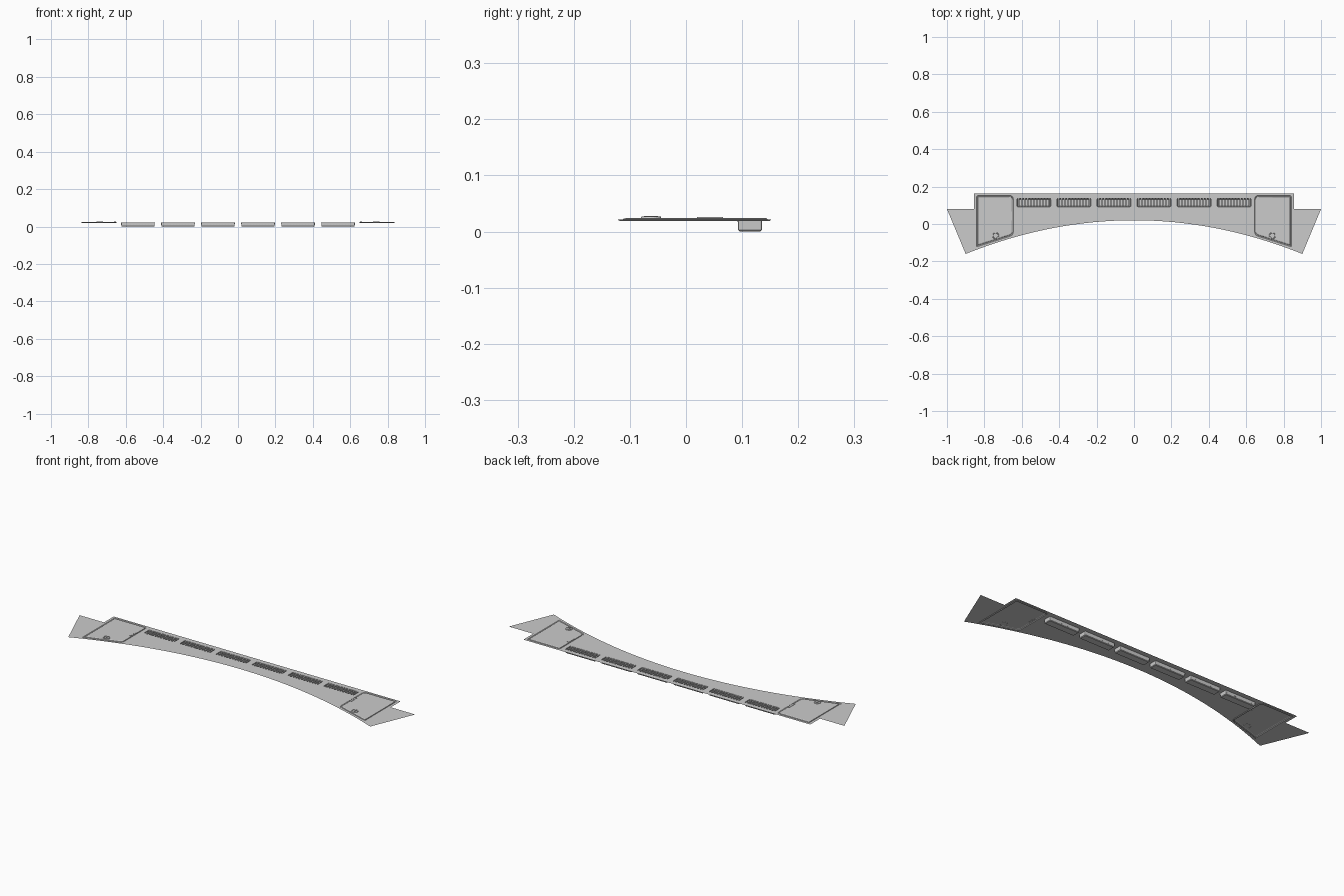
import bpy, bmesh, math
from mathutils import Vector

if "Cube" in bpy.data.objects:
    bpy.data.objects.remove(bpy.data.objects["Cube"])

SHEET_Z = 0.0215


def finish(bm, name):
    mesh = bpy.data.meshes.new(name)
    bm.to_mesh(mesh)
    bm.free()
    obj = bpy.data.objects.new(name, mesh)
    bpy.context.collection.objects.link(obj)
    return obj


def rounded(corners, seg=5):
    """Counter-clockwise outline from (x, y, radius) corners."""
    out = []
    n = len(corners)
    for i, (x, y, r) in enumerate(corners):
        p = Vector((x, y))
        if r == 0:
            out.append(p)
            continue
        a = p + (Vector(corners[i - 1][:2]) - p).normalized() * r
        b = p + (Vector(corners[(i + 1) % n][:2]) - p).normalized() * r
        for k in range(seg + 1):
            t = k / seg
            out.append(a * (1 - t) ** 2 + p * 2 * t * (1 - t) + b * t * t)
    return out


def inset(pts, d):
    out = []
    for i, p in enumerate(pts):
        e1 = (p - pts[i - 1]).normalized()
        e2 = (pts[(i + 1) % len(pts)] - p).normalized()
        n1, n2 = Vector((-e1.y, e1.x)), Vector((-e2.y, e2.x))
        out.append(p + (n1 + n2) * (d / (1 + n1.dot(n2))))
    return out


def terrace(name, outline, steps):
    """Nested rings of (inset, z), capped by the innermost one."""
    bm = bmesh.new()
    rings = [[bm.verts.new((p.x, p.y, z)) for p in inset(outline, d)] for d, z in steps]
    for a, b in zip(rings, rings[1:]):
        for i in range(len(a)):
            j = (i + 1) % len(a)
            bm.faces.new((a[i], a[j], b[j], b[i]))
    bm.faces.new(rings[-1])
    return finish(bm, name)


def add_box(bm, centre, size):
    vs = bmesh.ops.create_cube(bm, size=1)["verts"]
    for v in vs:
        v.co = Vector(centre) + Vector((v.co.x * size[0], v.co.y * size[1], v.co.z * size[2]))


def mirror_x(obj):
    obj.modifiers.new("mirror", 'MIRROR')


# outlines: arched panel, hatch opening, vent openings
arc_y = lambda x: 0.02 - 0.222 * x * x
panel = [Vector((x, arc_y(x))) for x in [-0.9 + 1.8 * i / 32 for i in range(33)]]
panel += [Vector(p) for p in ((1, 0.08), (0.855, 0.08), (0.855, 0.163),
                              (-0.855, 0.163), (-0.855, 0.08), (-1, 0.08))]
hatch = rounded([(0.645, -0.06, 0.02), (0.842, -0.122, 0),
                 (0.842, 0.152, 0.01), (0.645, 0.152, 0.022)])
vent_x = [s * x for s in (-1, 1) for x in (0.107, 0.321, 0.535)]
vents = [rounded([(c - 0.09, 0.092, 0.004), (c + 0.09, 0.092, 0.004),
                  (c + 0.09, 0.136, 0.004), (c - 0.09, 0.136, 0.004)], 2) for c in vent_x]
hatch_left = [Vector((-p.x, p.y)) for p in hatch]

# thin panel sheet with openings
bm = bmesh.new()
edges = []
for loop in [panel, hatch, hatch_left] + vents:
    vs = [bm.verts.new((p.x, p.y, SHEET_Z)) for p in loop]
    edges += [bm.edges.new((vs[i - 1], vs[i])) for i in range(len(vs))]
bmesh.ops.triangle_fill(bm, edges=edges, use_beauty=True, normal=(0, 0, 1))
for f in bm.faces:
    f.normal_update()
    if f.normal.z < 0:
        f.normal_flip()
finish(bm, "arched_panel")

# hatches: groove, then a raised bevelled cover
mirror_x(terrace("hatch_cover", hatch, [(0, SHEET_Z), (0.003, 0.0188), (0.006, 0.0188),
                                        (0.007, 0.0225), (0.012, 0.0245)]))

# hatch latch handle with a finger slot between two bars
bm = bmesh.new()
add_box(bm, (0.657, 0.043, 0.0245), (0.012, 0.046, 0.0026))
add_box(bm, (0.657, 0.043, 0.0255), (0.004, 0.036, 0.0012))
mirror_x(finish(bm, "hatch_handle"))

# round turn lock with a raised grip
bm = bmesh.new()
lock = [Vector((0.74 + 0.018 * math.cos(a), -0.062 + 0.018 * math.sin(a)))
        for a in [2 * math.pi * i / 24 for i in range(24)]]
bm.free()
mirror_x(terrace("turn_lock", lock, [(0, 0.024), (0.001, 0.027), (0.004, 0.0272),
                                     (0.005, 0.0255)]))
bm = bmesh.new()
add_box(bm, (0.74, -0.062, 0.0265), (0.007, 0.025, 0.003))
mirror_x(finish(bm, "lock_grip"))

# vent pockets hanging below the sheet, with upright slats
for c, outline in zip(vent_x, vents):
    terrace("vent_pocket", outline, [(0, SHEET_Z), (0.001, 0.003), (0.004, 0)])
    bm = bmesh.new()
    for i in range(11):
        add_box(bm, (c + (i - 5) * 0.0162, 0.114, 0.0145), (0.007, 0.043, 0.013))
    finish(bm, "vent_slats")
